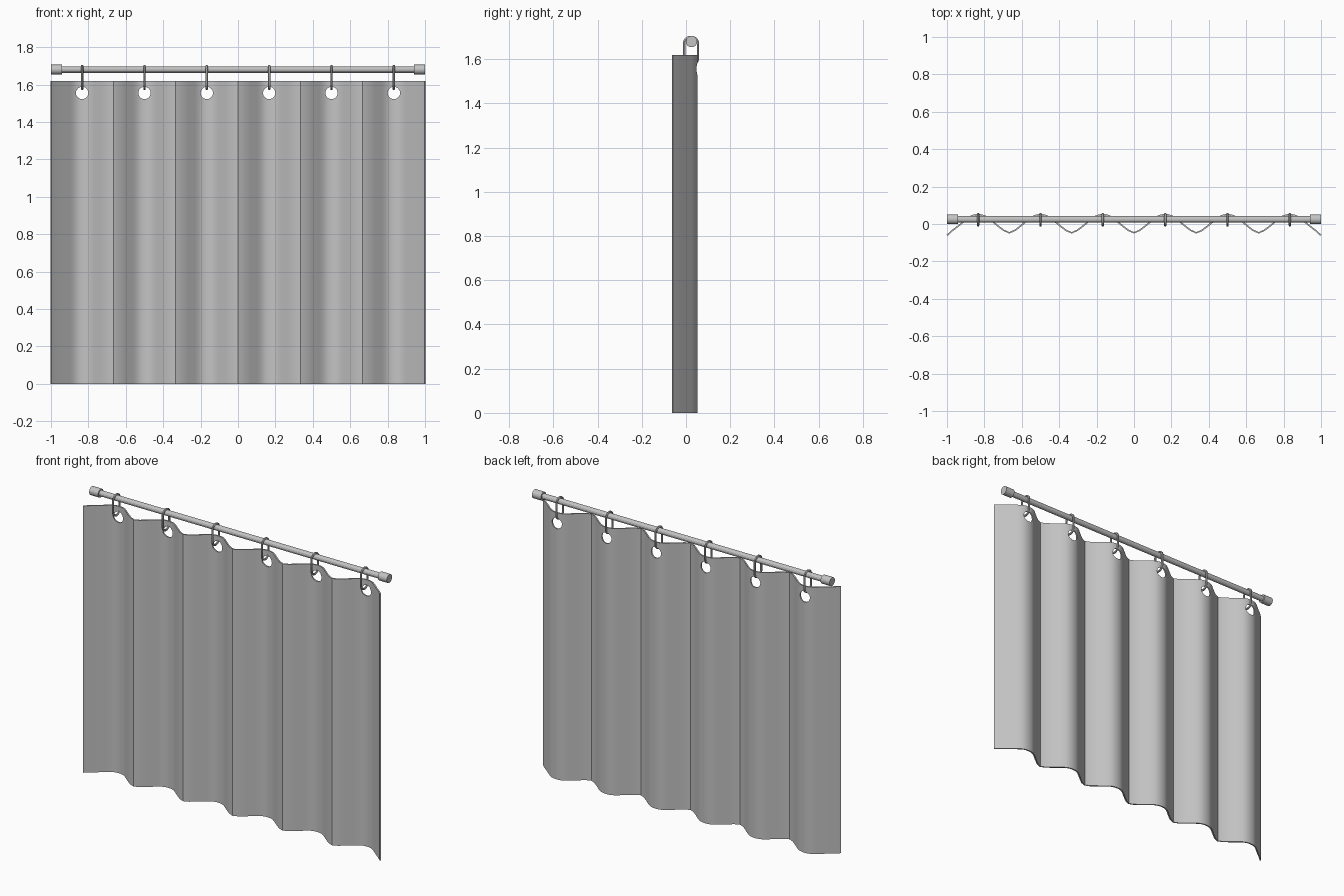
import bpy, bmesh, math
from mathutils import Matrix

if "Cube" in bpy.data.objects:
    bpy.data.objects.remove(bpy.data.objects["Cube"])

grey = bpy.data.materials.new("grey")
grey.diffuse_color = (0.55, 0.55, 0.55, 1)
grey.use_nodes = True
grey.node_tree.nodes["Principled BSDF"].inputs["Base Color"].default_value = grey.diffuse_color

PANEL = 1 / 3                      # width of one pleat
RING_X = [-1 + PANEL * (i + 0.5) for i in range(6)]
ROD_Y, ROD_Z = 0.025, 1.68


def add_object(name, bm):
    me = bpy.data.meshes.new(name)
    bm.to_mesh(me)
    bm.free()
    ob = bpy.data.objects.new(name, me)
    bpy.context.collection.objects.link(ob)
    me.materials.append(grey)
    return ob


def smooth(ob, angle):
    bpy.ops.object.select_all(action='DESELECT')
    ob.select_set(True)
    bpy.context.view_layer.objects.active = ob
    bpy.ops.object.shade_smooth_by_angle(angle=math.radians(angle))


def cylinder(name, centre, radius, length, axis, sides):
    bm = bmesh.new()
    bmesh.ops.create_cone(bm, cap_ends=True, segments=sides, radius1=radius,
                          radius2=radius, depth=length)
    turn = Matrix.Rotation(math.pi / 2, 4, axis)
    bmesh.ops.transform(bm, matrix=Matrix.Translation(centre) @ turn, verts=bm.verts)
    return add_object(name, bm)


# Curtain: pleat profile (distance from front fold, y), mirrored and repeated
half = [(0, -0.047), (0.03, -0.034), (0.064, -0.008), (0.1, 0.022),
        (0.12, 0.037), (0.135, 0.044), (0.15, 0.048), (PANEL / 2, 0.049)]
pleat = half + [(PANEL - d, y) for d, y in half[-2:0:-1]]
line = [(-1 + PANEL * i + d, y) for i in range(6) for d, y in pleat] + [(1, -0.061)]
line[0] = (-1, -0.061)
bm = bmesh.new()
rows = [[bm.verts.new((x, y, z)) for x, y in line] for z in (0, 1.48, 1.605, 1.62)]
for low, high in zip(rows, rows[1:]):
    for i in range(len(line) - 1):
        bm.faces.new((low[i], low[i + 1], high[i + 1], high[i]))
curtain = add_object("curtain", bm)
thick = curtain.modifiers.new("thickness", 'SOLIDIFY')
thick.thickness, thick.offset = 0.008, 0

# Ring holes
bm = bmesh.new()
for x in RING_X:
    made = bmesh.ops.create_cone(bm, cap_ends=True, segments=24, radius1=0.033,
                                 radius2=0.033, depth=0.3)
    place = Matrix.Translation((x, 0.04, 1.555)) @ Matrix.Rotation(math.pi / 2, 4, 'X')
    bmesh.ops.transform(bm, matrix=place, verts=made["verts"])
cutter = add_object("hole_cutter", bm)
cutter.hide_render = True
cut = curtain.modifiers.new("holes", 'BOOLEAN')
cut.operation, cut.object, cut.solver = 'DIFFERENCE', cutter, 'EXACT'
bpy.context.view_layer.objects.active = curtain
for mod in ("thickness", "holes"):
    bpy.ops.object.modifier_apply(modifier=mod)
bpy.data.objects.remove(cutter)
smooth(curtain, 30)

# Rod with a wider cap at each end
smooth(cylinder("rod", (0, ROD_Y, ROD_Z), 0.017, 1.96, 'Y', 12), 20)
for side, name in ((-1, "left_cap"), (1, "right_cap")):
    smooth(cylinder(name, (side * 0.97, ROD_Y, ROD_Z), 0.026, 0.06, 'Y', 16), 30)

# Hanging rings: long loops around the rod and through the holes
for n, x in enumerate(RING_X):
    path = []
    for k in range(16):
        a = math.pi * (k + 0.5) / 8
        z = (1.67 if math.sin(a) > 0 else 1.606) + 0.031 * math.sin(a)
        path.append((x, ROD_Y - 0.002 + 0.032 * math.cos(a), z, 1))
    cu = bpy.data.curves.new("ring", 'CURVE')
    cu.dimensions = '3D'
    cu.bevel_depth, cu.bevel_resolution = 0.0065, 1
    sp = cu.splines.new('POLY')
    sp.points.add(len(path) - 1)
    for p, co in zip(sp.points, path):
        p.co = co
    sp.use_cyclic_u = True
    ring = bpy.data.objects.new(f"ring_{n + 1}", cu)
    bpy.context.collection.objects.link(ring)
    cu.materials.append(grey)
    bpy.ops.object.select_all(action='DESELECT')
    ring.select_set(True)
    bpy.context.view_layer.objects.active = ring
    bpy.ops.object.convert(target='MESH')
    smooth(bpy.context.object, 50)
